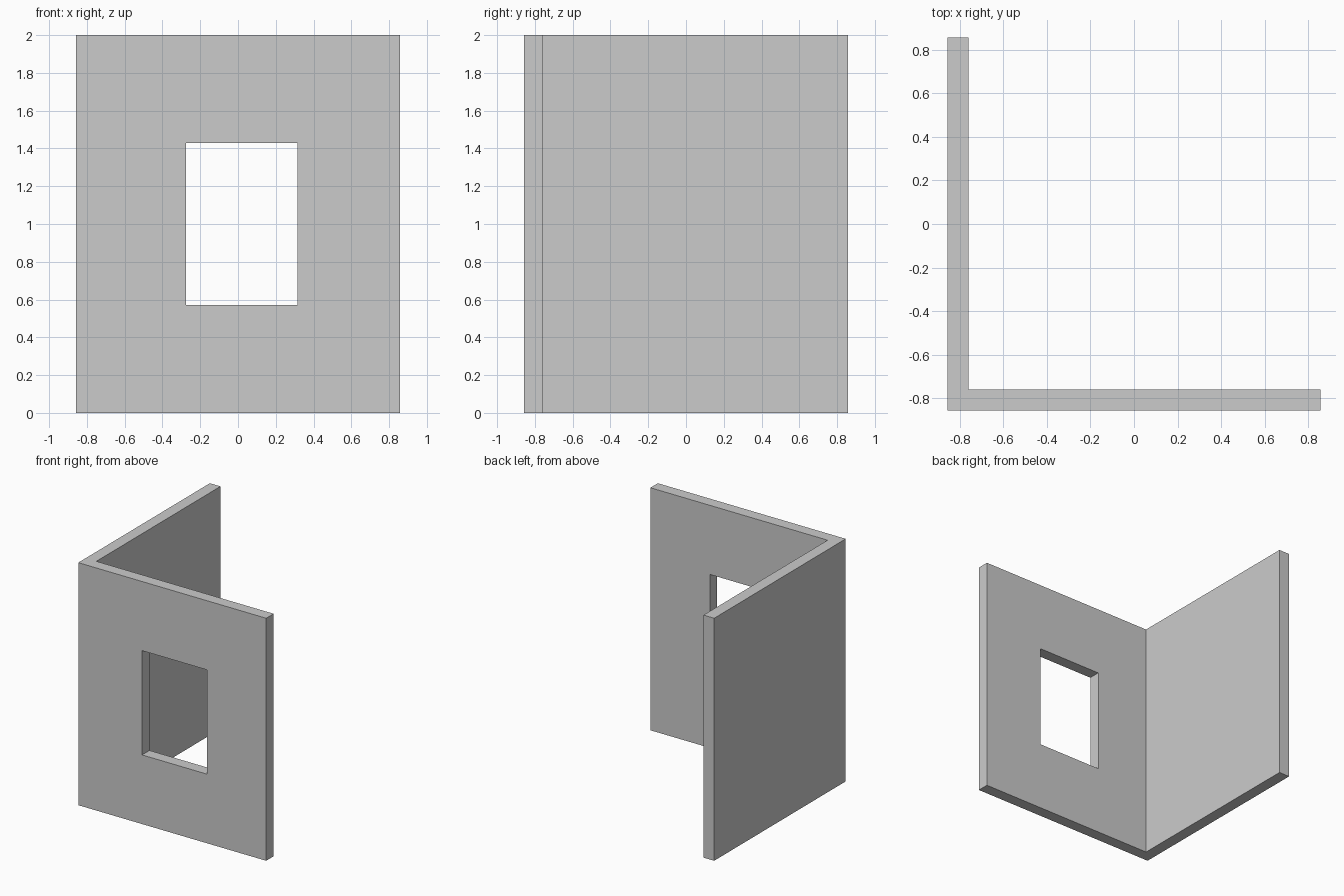
import bpy
import bmesh

# Remove the default object
cube = bpy.data.objects.get("Cube")
if cube:
    bpy.data.objects.remove(cube, do_unlink=True)

HALF, INNER, HEIGHT = 0.857, -0.76, 2.0
WINDOW_X = (-0.275, 0.315)
WINDOW_Z = (0.57, 1.43)

# Plain grey plaster
grey = bpy.data.materials.new("plaster_grey")
grey.use_nodes = True
colour = (0.6, 0.6, 0.6, 1.0)
grey.diffuse_color = colour
grey.node_tree.nodes["Principled BSDF"].inputs["Base Color"].default_value = colour


def prism(name, outline, depth):
    """Extrude a flat outline into a solid along the depth vector."""
    bm = bmesh.new()
    face = bm.faces.new([bm.verts.new(p) for p in outline])
    result = bmesh.ops.extrude_face_region(bm, geom=[face], use_keep_orig=True)
    moved = [v for v in result["geom"] if isinstance(v, bmesh.types.BMVert)]
    bmesh.ops.translate(bm, verts=moved, vec=depth)
    bmesh.ops.recalc_face_normals(bm, faces=bm.faces)
    mesh = bpy.data.meshes.new(name)
    bm.to_mesh(mesh)
    bm.free()
    mesh.materials.append(grey)
    obj = bpy.data.objects.new(name, mesh)
    bpy.context.collection.objects.link(obj)
    return obj


# Two walls meeting in a corner, extruded from an L-shaped plan
plan = [(-HALF, -HALF), (HALF, -HALF), (HALF, INNER),
        (INNER, INNER), (INNER, HALF), (-HALF, HALF)]
walls = prism("corner_walls", [(x, y, 0) for x, y in plan], (0, 0, HEIGHT))

# Window opening cut through the front wall
(x0, x1), (z0, z1) = WINDOW_X, WINDOW_Z
opening = [(x0, -1, z0), (x1, -1, z0), (x1, -1, z1), (x0, -1, z1)]
cutter = prism("window_cutter", opening, (0, 0.5, 0))
cut = walls.modifiers.new("window_opening", "BOOLEAN")
cut.operation = "DIFFERENCE"
cut.solver = "EXACT"
cut.object = cutter

# Apply the cut and discard the cutter
bpy.context.view_layer.objects.active = walls
walls.select_set(True)
bpy.ops.object.modifier_apply(modifier=cut.name)
bpy.data.objects.remove(cutter, do_unlink=True)
